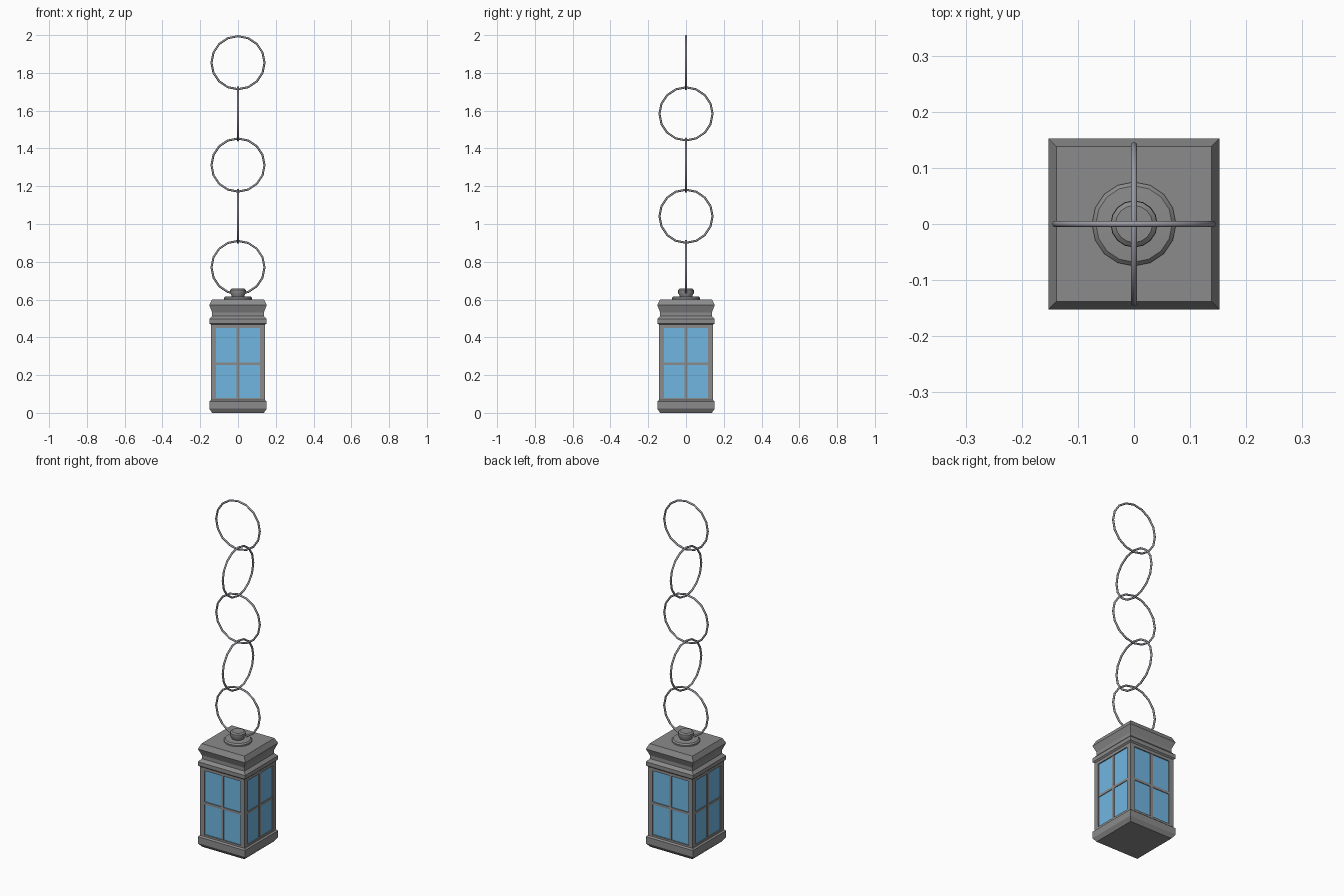
import bpy, bmesh
from math import cos, sin, pi, radians

if "Cube" in bpy.data.objects:
    bpy.data.objects.remove(bpy.data.objects["Cube"])


def material(name, *rgb):
    m = bpy.data.materials.new(name)
    m.diffuse_color = (*rgb, 1)
    m.use_nodes = True
    m.node_tree.nodes["Principled BSDF"].inputs["Base Color"].default_value = m.diffuse_color
    return m


iron = material("dark_iron", 0.26, 0.26, 0.26)
steel = material("chain_steel", 0.32, 0.32, 0.36)
blue = material("blue_glass", 0.16, 0.47, 0.75)


def add_mesh(name, bm, mat, smooth=0):
    bmesh.ops.recalc_face_normals(bm, faces=bm.faces)
    me = bpy.data.meshes.new(name)
    bm.to_mesh(me)
    bm.free()
    me.materials.append(mat)
    ob = bpy.data.objects.new(name, me)
    bpy.context.collection.objects.link(ob)
    if smooth:
        bpy.ops.object.select_all(action='DESELECT')
        ob.select_set(True)
        bpy.context.view_layer.objects.active = ob
        bpy.ops.object.shade_smooth_by_angle(angle=radians(smooth))
    return ob


def loft(name, profile, sides, smooth=0):
    """Stack of regular polygons; profile holds (radius or half width, z)."""
    bm = bmesh.new()
    k, turn = (2 ** 0.5, pi / 4) if sides == 4 else (1, 0)
    rows = [[bm.verts.new((r * k * cos(turn + 2 * pi * i / sides),
                           r * k * sin(turn + 2 * pi * i / sides), z))
             for i in range(sides)] for r, z in profile]
    for a, b in zip(rows, rows[1:]):
        for i in range(sides):
            j = (i + 1) % sides
            bm.faces.new((a[i], a[j], b[j], b[i]))
    bm.faces.new(rows[0][::-1])
    bm.faces.new(rows[-1])
    return add_mesh(name, bm, iron, smooth)


def box(name, x0, x1, y0, y1, z0, z1, turn=0, mat=iron):
    bm = bmesh.new()
    bmesh.ops.create_cube(bm, size=1)
    for v in bm.verts:
        v.co = ((x0 + x1) / 2 + v.co.x * (x1 - x0),
                (y0 + y1) / 2 + v.co.y * (y1 - y0),
                (z0 + z1) / 2 + v.co.z * (z1 - z0))
    ob = add_mesh(name, bm, mat)
    ob.rotation_euler.z = turn
    return ob


# Base and moulded cap
loft("base", [(0.137, 0), (0.152, 0.022), (0.152, 0.06), (0.144, 0.067)], 4)
loft("cap", [(0.144, 0.467), (0.152, 0.474), (0.152, 0.496), (0.137, 0.512),
             (0.137, 0.532), (0.152, 0.57), (0.138, 0.6)], 4)

# Window frames and blue panes, one set per side
H, W = 0.144, 0.116
for s in range(4):
    t = s * pi / 2
    box(f"corner_post_{s}", W, H, -H, -W, 0.06, 0.475, t)
    box(f"top_rail_{s}", -W, W, -H, -W, 0.45, 0.475, t)
    box(f"bottom_rail_{s}", -W, W, -H, -W, 0.06, 0.078, t)
    box(f"upright_bar_{s}", -0.007, 0.007, -0.142, -0.128, 0.078, 0.45, t)
    box(f"cross_bar_{s}", -W, W, -0.1415, -0.128, 0.254, 0.268, t)
    box(f"pane_{s}", -W, W, -0.138, -0.128, 0.078, 0.45, t, blue)

# Collar and knob on the cap
loft("collar", [(0.075, 0.598), (0.075, 0.608), (0.068, 0.615), (0.04, 0.617)], 16, 35)
loft("knob", [(0.032, 0.612), (0.034, 0.62), (0.042, 0.635),
              (0.041, 0.651), (0.033, 0.658)], 16, 35)

# Chain of interlocking rings, alternately turned
R, r, N, M = 0.1405, 0.0055, 16, 8
for n in range(5):
    bm = bmesh.new()
    grid = [[bm.verts.new(((R + r * cos(2 * pi * j / M)) * cos(2 * pi * i / N),
                           r * sin(2 * pi * j / M),
                           (R + r * cos(2 * pi * j / M)) * sin(2 * pi * i / N)))
             for j in range(M)] for i in range(N)]
    for i in range(N):
        for j in range(M):
            a, b = grid[i], grid[(i + 1) % N]
            bm.faces.new((a[j], b[j], b[(j + 1) % M], a[(j + 1) % M]))
    ring = add_mesh(f"chain_ring_{n}", bm, steel, 60)
    ring.location.z = 1.854 - n * 0.271
    ring.rotation_euler.z = (n % 2) * pi / 2
